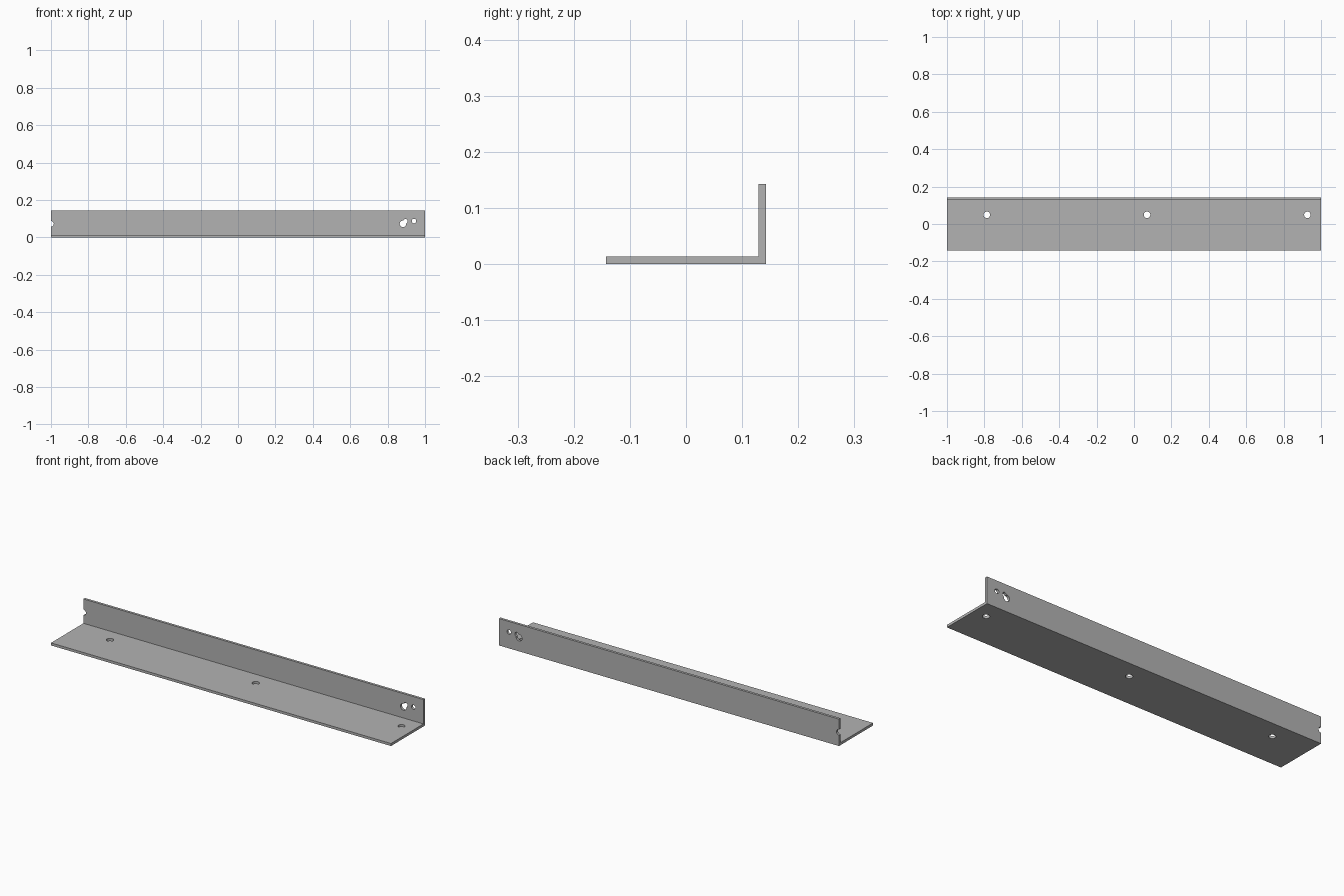
import bpy
import bmesh
import math
from mathutils import Matrix, Vector

if "Cube" in bpy.data.objects:
    bpy.data.objects.remove(bpy.data.objects["Cube"], do_unlink=True)

HALF_LENGTH = 1.0
HALF_DEPTH = 0.143
HEIGHT = 0.143
THICK = 0.0135

# Single plain metal colour
metal = bpy.data.materials.new("grey_metal")
metal.use_nodes = True
colour = (0.45, 0.45, 0.45, 1)
metal.diffuse_color = colour
metal.node_tree.nodes["Principled BSDF"].inputs["Base Color"].default_value = colour


def new_object(name, bm):
    bmesh.ops.recalc_face_normals(bm, faces=bm.faces)
    mesh = bpy.data.meshes.new(name)
    bm.to_mesh(mesh)
    bm.free()
    mesh.materials.append(metal)
    obj = bpy.data.objects.new(name, mesh)
    bpy.context.collection.objects.link(obj)
    return obj


def drill(target, centre, radius, axis):
    """Cut a round hole through the target along the given axis."""
    bm = bmesh.new()
    turn = Vector((0, 0, 1)).rotation_difference(Vector(axis)).to_matrix().to_4x4()
    bmesh.ops.create_cone(bm, cap_ends=True, segments=32, radius1=radius,
                          radius2=radius, depth=THICK * 4,
                          matrix=Matrix.Translation(centre) @ turn)
    cutter = new_object("hole_cutter", bm)
    cutter.hide_render = True
    cut = target.modifiers.new("hole", "BOOLEAN")
    cut.operation = "DIFFERENCE"
    cut.solver = "EXACT"
    cut.object = cutter
    bpy.context.view_layer.objects.active = target
    bpy.ops.object.modifier_apply(modifier=cut.name)
    bpy.data.objects.remove(cutter, do_unlink=True)


# Angle bar: L profile extruded along its length
inner = HALF_DEPTH - THICK
profile = [(-HALF_DEPTH, 0), (HALF_DEPTH, 0), (HALF_DEPTH, HEIGHT),
           (inner, HEIGHT), (inner, THICK), (-HALF_DEPTH, THICK)]
bm = bmesh.new()
end = bm.faces.new([bm.verts.new((-HALF_LENGTH, y, z)) for y, z in profile])
side = bmesh.ops.extrude_face_region(bm, geom=[end])
bmesh.ops.translate(bm, vec=(2 * HALF_LENGTH, 0, 0),
                    verts=[v for v in side["geom"] if isinstance(v, bmesh.types.BMVert)])
angle_bar = new_object("angle_bar", bm)

# Mounting holes through the base flange
for x in (-0.787, 0.07, 0.927):
    drill(angle_bar, (x, 0.049, THICK / 2), 0.0175, (0, 0, 1))

# Keyhole pair, locating hole and end notch through the upright flange
for x, z, radius in ((0.882, 0.072, 0.0175), (0.895, 0.086, 0.012),
                     (0.941, 0.087, 0.012), (-HALF_LENGTH, 0.072, 0.015)):
    drill(angle_bar, (x, HALF_DEPTH - THICK / 2, z), radius, (0, 1, 0))

# Smooth hole walls, crisp plate edges
bpy.ops.object.select_all(action="DESELECT")
angle_bar.select_set(True)
bpy.context.view_layer.objects.active = angle_bar
bpy.ops.object.shade_smooth_by_angle(angle=math.radians(30))
